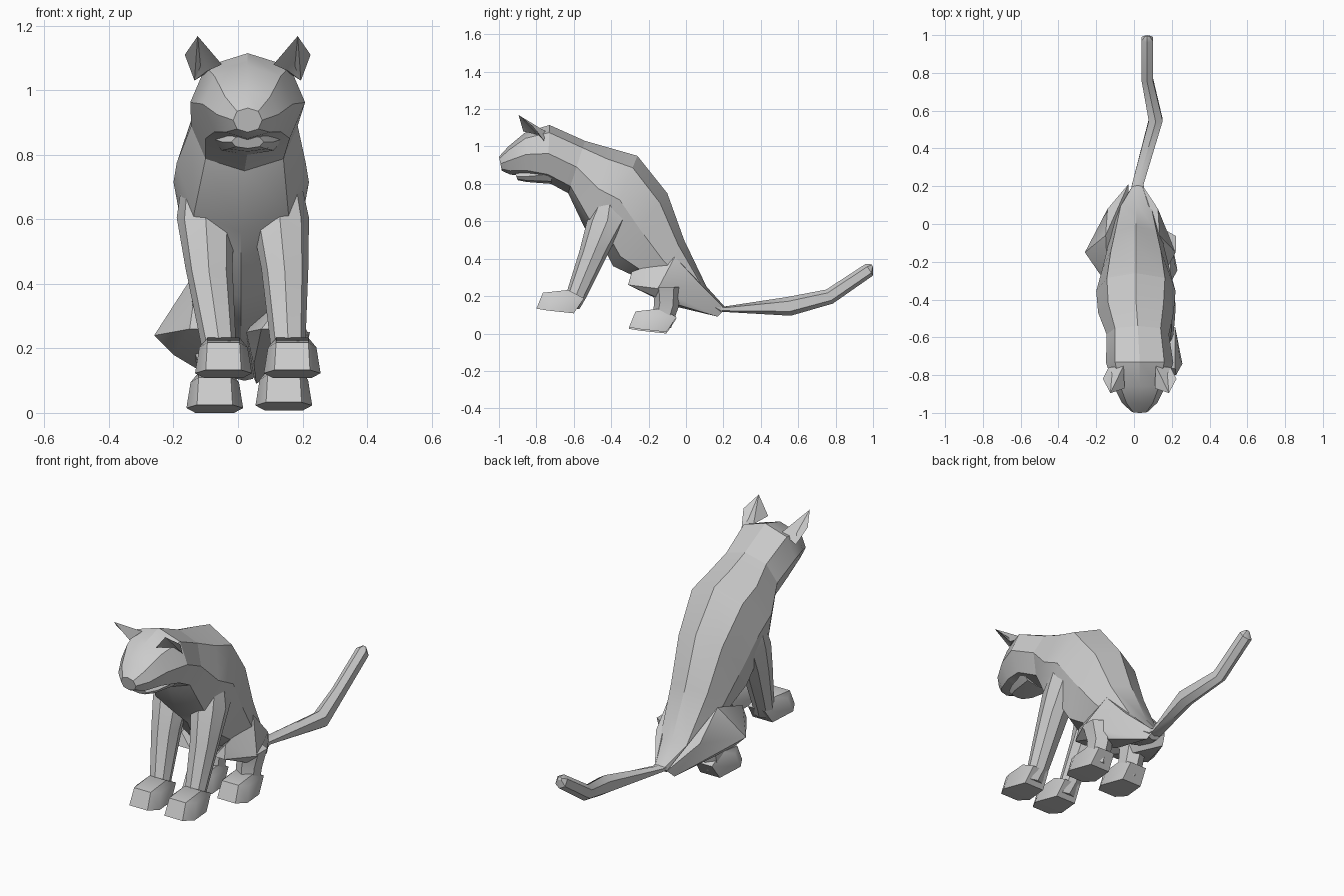
import bpy, bmesh
from math import sin, cos, pi, copysign, radians


def finish(name, bm, angle=32):
    bmesh.ops.recalc_face_normals(bm, faces=bm.faces)
    me = bpy.data.meshes.new(name)
    bm.to_mesh(me)
    bm.free()
    ob = bpy.data.objects.new(name, me)
    bpy.context.collection.objects.link(ob)
    bpy.ops.object.select_all(action='DESELECT')
    bpy.context.view_layer.objects.active = ob
    ob.select_set(True)
    bpy.ops.object.shade_smooth_by_angle(angle=radians(angle))
    return ob


def loft(name, rings, sides=8, power=0.9):
    """Each ring: upper (y, z), lower (y, z), centre x, half width."""
    bm = bmesh.new()
    loops = []
    for (y1, z1), (y2, z2), x, w in rings:
        loop = []
        for i in range(sides):
            a = 2 * pi * i / sides
            c = copysign(abs(cos(a)) ** power, cos(a))
            s = copysign(abs(sin(a)) ** power, sin(a))
            loop.append(bm.verts.new((x + w * s,
                                      (y1 + y2) / 2 + c * (y1 - y2) / 2,
                                      (z1 + z2) / 2 + c * (z1 - z2) / 2)))
        loops.append(loop)
    for a, b in zip(loops, loops[1:]):
        for i in range(sides):
            j = (i + 1) % sides
            bm.faces.new((a[i], a[j], b[j], b[i]))
    bm.faces.new(loops[0])
    bm.faces.new(loops[-1])
    return finish(name, bm)


def hull(name, pts, angle=32):
    bm = bmesh.new()
    for p in pts:
        bm.verts.new(p)
    res = bmesh.ops.convex_hull(bm, input=bm.verts)
    bmesh.ops.delete(bm, geom=list({g for g in res['geom_interior'] if isinstance(g, bmesh.types.BMVert)}),
                     context='VERTS')
    return finish(name, bm, angle)


# Torso, rump to neck
loft("torso", [
    ((0.21, 0.14), (0.17, 0.10), 0.02, 0.035),
    ((0.11, 0.25), (0.00, 0.15), 0.01, 0.11),
    ((-0.01, 0.50), (-0.24, 0.29), 0.01, 0.15),
    ((-0.10, 0.75), (-0.39, 0.36), 0.01, 0.18),
    ((-0.26, 0.95), (-0.45, 0.48), 0.01, 0.21),
    ((-0.40, 0.99), (-0.54, 0.56), 0.01, 0.20),
    ((-0.54, 1.03), (-0.63, 0.75), 0.02, 0.165),
])

# Head, neck to nose
loft("head", [
    ((-0.54, 1.03), (-0.63, 0.75), 0.02, 0.165),
    ((-0.73, 1.115), (-0.74, 0.81), 0.03, 0.178),
    ((-0.86, 1.075), (-0.85, 0.84), 0.03, 0.14),
    ((-0.95, 1.00), (-0.94, 0.85), 0.03, 0.095),
    ((-1.00, 0.945), (-0.985, 0.87), 0.03, 0.045),
])

# Lower jaw
loft("jaw", [
    ((-0.72, 0.90), (-0.72, 0.80), 0.03, 0.11),
    ((-0.85, 0.87), (-0.85, 0.81), 0.03, 0.08),
    ((-0.915, 0.86), (-0.90, 0.82), 0.03, 0.05),
])

# Ears, hollow on the front
for side, s in (("left", -1), ("right", 1)):
    bm = bmesh.new()
    tip, outer, inner, back_in, back_out, hollow = [
        bm.verts.new((0.03 + s * x, y, z)) for x, y, z in (
            (0.155, -0.895, 1.168), (0.195, -0.82, 1.11), (0.08, -0.87, 1.08),
            (0.085, -0.75, 1.08), (0.165, -0.76, 1.03), (0.125, -0.78, 1.06))]
    for f in ((tip, outer, back_out), (tip, back_out, back_in), (tip, back_in, inner),
              (tip, inner, hollow), (tip, hollow, outer), (outer, hollow, back_out),
              (inner, back_in, hollow), (back_in, back_out, hollow)):
        bm.faces.new(f)
    finish(side + "_ear", bm)


def paw(name, x, y, z):
    """Paw whose heel sits at y, sole lowest at z, toes toward -y."""
    pts = []
    for s in (-1, 1):
        pts += [(x + s * w, y + dy, z + dz) for w, dy, dz in (
            (0.055, -0.20, 0.025), (0.088, -0.14, 0.015), (0.06, 0.0, 0.0),
            (0.05, -0.165, 0.11), (0.075, -0.11, 0.095), (0.05, -0.03, 0.125),
            (0.05, 0.055, 0.08))]
    return hull(name, pts, 40)


# Front legs and paws
for side, cx in (("left", (-0.11, -0.10, -0.09, -0.06, -0.045)),
                 ("right", (0.13, 0.13, 0.145, 0.155, 0.168))):
    loft(side + "_front_leg", [
        ((-0.34, 0.74), (-0.46, 0.74), cx[0], 0.06),
        ((-0.31, 0.61), (-0.53, 0.60), cx[1], 0.09),
        ((-0.40, 0.46), (-0.57, 0.44), cx[2], 0.073),
        ((-0.535, 0.19), (-0.635, 0.23), cx[3], 0.054),
        ((-0.57, 0.13), (-0.66, 0.14), cx[4], 0.05),
    ])
    paw(side + "_front_paw", cx[4], -0.60, 0.108)

# Hind legs: thigh, shank and paw
for side, s, spread, px, pz in (("left", -1, 1.0, -0.072, 0.0),
                                ("right", 1, 0.78, 0.142, 0.008)):
    hull(side + "_thigh", [(0.01 + s * x * spread, y, z) for x, y, z in (
        (0.16, -0.31, 0.26), (0.08, -0.31, 0.26), (0.15, -0.29, 0.33),
        (0.27, -0.15, 0.24), (0.21, -0.13, 0.18), (0.16, -0.06, 0.41),
        (0.15, 0.08, 0.26), (0.06, 0.17, 0.09), (0.04, 0.21, 0.13),
        (0.05, -0.08, 0.15), (0.02, -0.2, 0.25))])
    loft(side + "_shank", [
        ((-0.03, 0.25), (-0.18, 0.25), px - 0.02 * s * -1, 0.07),
        ((-0.04, 0.14), (-0.17, 0.17), px, 0.062),
        ((-0.08, 0.03), (-0.18, 0.07), px, 0.06),
    ], 6)
    paw(side + "_hind_paw", px, -0.105, pz)

# Tail with two bends
loft("tail", [
    ((0.16, 0.155), (0.16, 0.115), 0.02, 0.045),
    ((0.21, 0.145), (0.21, 0.115), 0.02, 0.035),
    ((0.54, 0.195), (0.56, 0.095), 0.115, 0.042),
    ((0.75, 0.235), (0.785, 0.16), 0.07, 0.034),
    ((0.96, 0.372), (1.0, 0.31), 0.07, 0.034),
    ((0.992, 0.37), (1.0, 0.355), 0.07, 0.012),
], 6)
